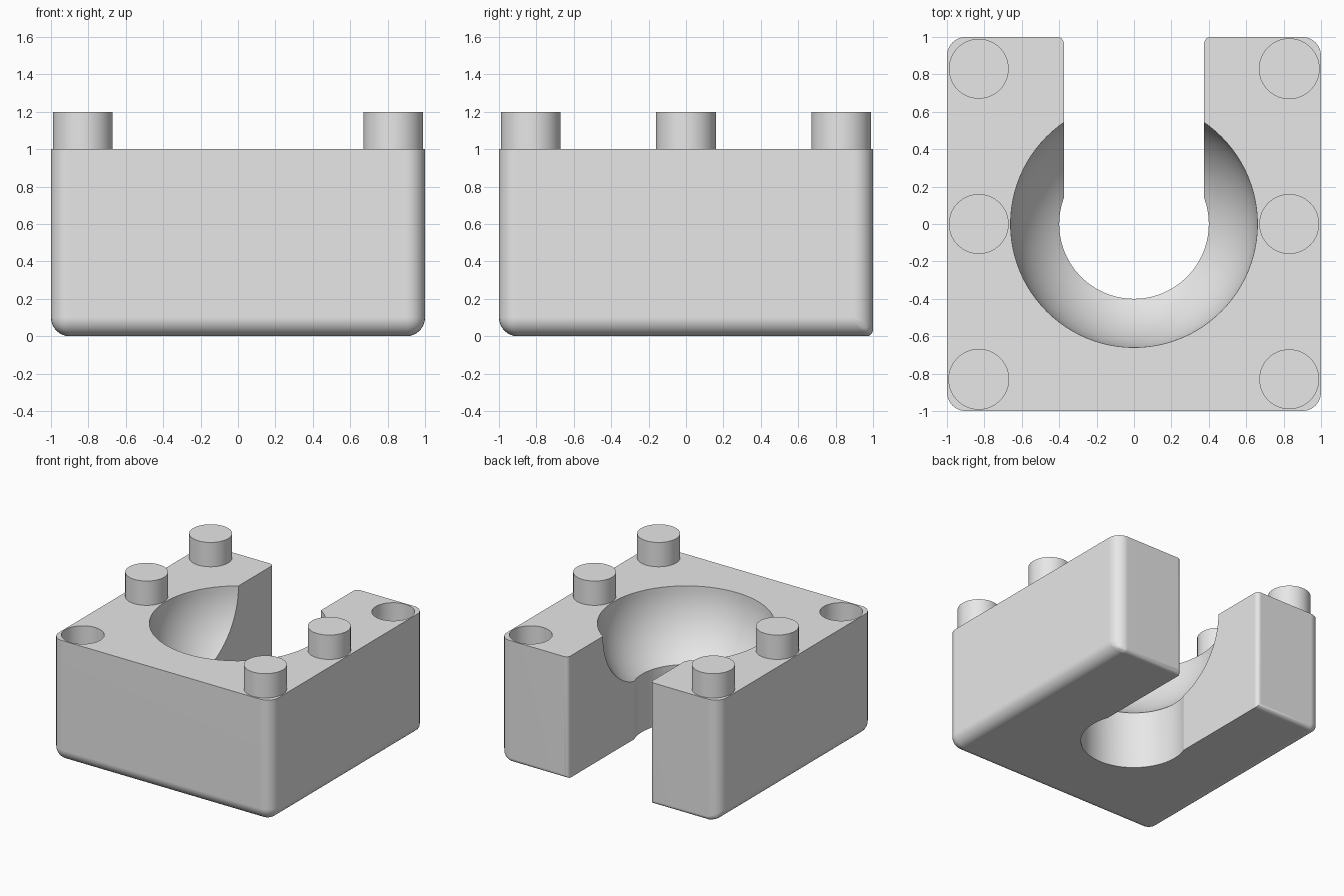
import bpy, bmesh, math

if "Cube" in bpy.data.objects:
    bpy.data.objects.remove(bpy.data.objects["Cube"])

grey = bpy.data.materials.new("light_grey")
grey.diffuse_color = (0.8, 0.8, 0.8, 1)
grey.use_nodes = True
grey.node_tree.nodes["Principled BSDF"].inputs["Base Color"].default_value = grey.diffuse_color

SLOT = 0.375      # half width of the slot
PEG = 0.83        # peg and socket offset from centre
PEG_R = 0.16
BOWL_R = 0.66
BORE_R = 0.4


def cylinder(name, r, x, y, z0, z1, sides=64):
    bpy.ops.mesh.primitive_cylinder_add(vertices=sides, radius=r, depth=z1 - z0,
                                        location=(x, y, (z0 + z1) / 2))
    ob = bpy.context.object
    ob.name = name
    ob.data.materials.append(grey)
    return ob


def shade(ob):
    bpy.ops.object.select_all(action='DESELECT')
    ob.select_set(True)
    bpy.context.view_layer.objects.active = ob
    bpy.ops.object.shade_smooth_by_angle(angle=math.radians(30))


# Block: U-shaped outline extruded upwards
outline = [(-1, -1), (1, -1), (1, 1), (SLOT, 1), (SLOT, 0),
           (-SLOT, 0), (-SLOT, 1), (-1, 1)]
bm = bmesh.new()
base = bm.faces.new([bm.verts.new((x, y, 0)) for x, y in outline])
up = bmesh.ops.extrude_face_region(bm, geom=[base])["geom"]
bmesh.ops.translate(bm, vec=(0, 0, 1),
                    verts=[v for v in up if isinstance(v, bmesh.types.BMVert)])
bmesh.ops.recalc_face_normals(bm, faces=bm.faces)

# Rounded edges: wide on the outside, narrow at the back and slot mouth
weight = bm.edges.layers.float.new("bevel_weight_edge")
for e in bm.edges:
    a, b = (v.co for v in e.verts)
    mid = (a + b) / 2
    vertical = abs(a.z - b.z) > 0.5
    if vertical and abs(mid.x) > 0.9:
        e[weight] = 1.0
    elif vertical and mid.y > 0.9:
        e[weight] = 0.35
    elif mid.z < 0.01 and (abs(mid.x) > 0.99 or mid.y < -0.99):
        e[weight] = 1.0
    elif mid.z < 0.01 and mid.y > 0.99:
        e[weight] = 0.35
mesh = bpy.data.meshes.new("block")
bm.to_mesh(mesh)
bm.free()
mesh.materials.append(grey)
block = bpy.data.objects.new("block", mesh)
bpy.context.collection.objects.link(block)
bevel = block.modifiers.new("rounding", 'BEVEL')
bevel.limit_method = 'WEIGHT'
bevel.width = 0.1
bevel.segments = 8

# Cutters: bowl, through bore and two sockets
bpy.ops.mesh.primitive_uv_sphere_add(segments=96, ring_count=48, radius=BOWL_R,
                                     location=(0, 0, 1))
bowl = bpy.context.object
bowl.name = "bowl_cutter"
bowl.data.materials.append(grey)
cutters = [bowl,
           cylinder("bore_cutter", BORE_R, 0, 0, -0.2, 1.2, 96),
           cylinder("socket_cutter_front", PEG_R, -PEG, -PEG, 0.8, 1.2),
           cylinder("socket_cutter_back", PEG_R, PEG, PEG, 0.8, 1.2)]
for c in cutters:
    cut = block.modifiers.new(c.name, 'BOOLEAN')
    cut.operation = 'DIFFERENCE'
    cut.solver = 'EXACT'
    cut.object = c

# Bake the cuts, then remove the cutters
bpy.context.view_layer.update()
graph = bpy.context.evaluated_depsgraph_get()
block.data = bpy.data.meshes.new_from_object(block.evaluated_get(graph))
block.modifiers.clear()
for c in cutters:
    bpy.data.objects.remove(c)
shade(block)
normals = block.modifiers.new("flat_faces", 'WEIGHTED_NORMAL')
normals.keep_sharp = True

# Pegs: the two middle ones and two opposite corners
for name, x, y in [("peg_left", -PEG, 0), ("peg_back_left", -PEG, PEG),
                   ("peg_right", PEG, 0), ("peg_front_right", PEG, -PEG)]:
    shade(cylinder(name, PEG_R, x, y, 0.98, 1.2))
